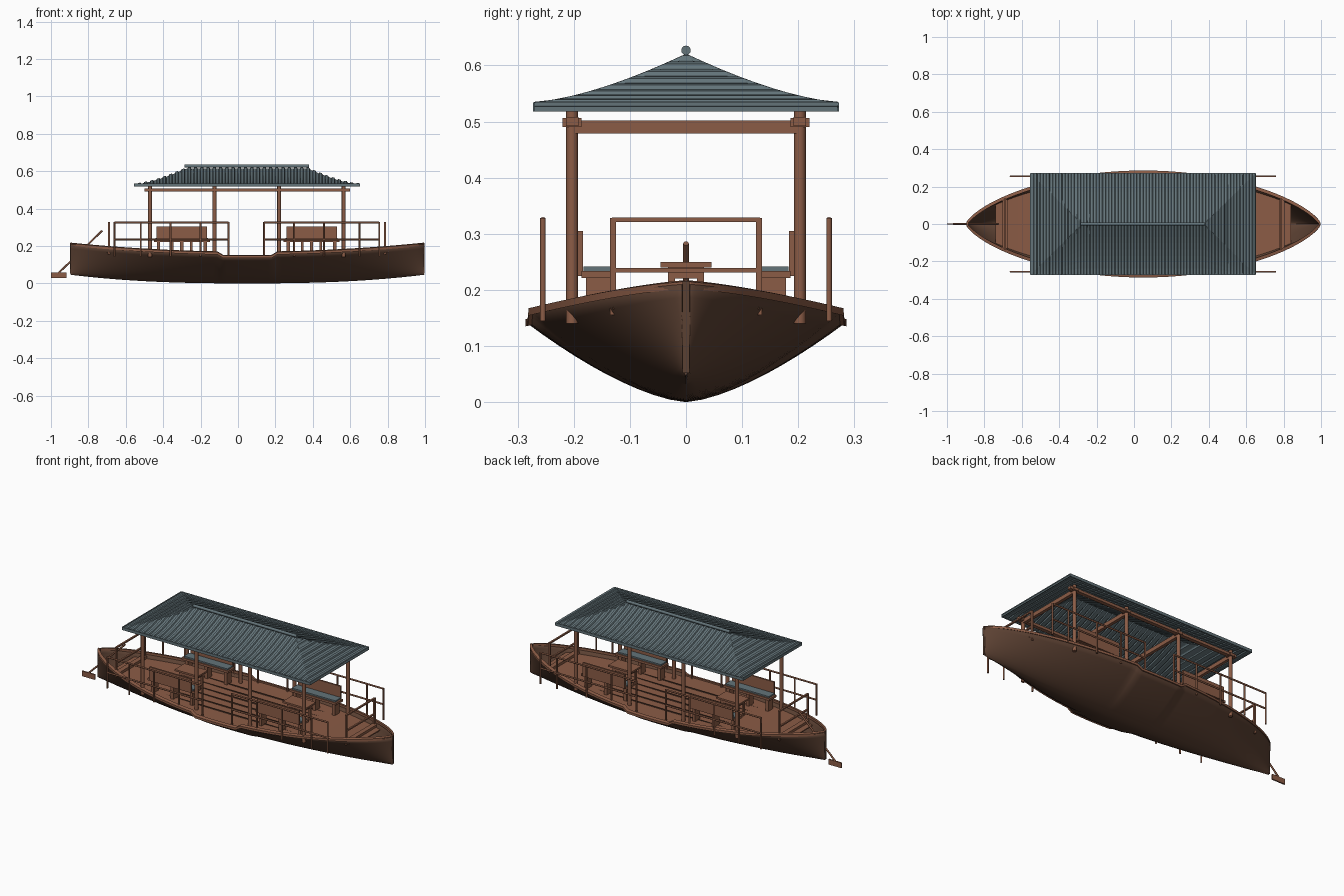
import bpy, bmesh, math
from mathutils import Vector

if "Cube" in bpy.data.objects:
    bpy.data.objects.remove(bpy.data.objects["Cube"])

def material(name, rgb):
    m = bpy.data.materials.new(name)
    m.diffuse_color = (*rgb, 1)
    m.use_nodes = True
    m.node_tree.nodes["Principled BSDF"].inputs["Base Color"].default_value = m.diffuse_color
    return m

WOOD = material("warm wood", (0.26, 0.107, 0.061))
HULL = material("dark hull wood", (0.105, 0.052, 0.032))
SLATE = material("slate grey", (0.125, 0.172, 0.19))
CX = 0.05  # centre of the hull along its length

def finish(name, bm, mat, smooth=None):
    bmesh.ops.recalc_face_normals(bm, faces=bm.faces)
    me = bpy.data.meshes.new(name)
    bm.to_mesh(me)
    bm.free()
    me.materials.append(mat)
    if smooth:
        me.shade_smooth()
        me.set_sharp_from_angle(angle=math.radians(smooth))
    ob = bpy.data.objects.new(name, me)
    bpy.context.collection.objects.link(ob)
    return ob

def loft(name, sections, mat, closed=False, smooth=None):
    """Skin a row of equal-length point lists."""
    bm = bmesh.new()
    rows = [[bm.verts.new(p) for p in s] for s in sections]
    n = len(rows[0])
    for a, b in zip(rows, rows[1:]):
        for i in range(n if closed else n - 1):
            j = (i + 1) % n
            bm.faces.new((a[i], a[j], b[j], b[i]))
    if closed:
        bm.faces.new(rows[0])
        bm.faces.new(rows[-1])
    return finish(name, bm, mat, smooth)

def boxes(name, specs, mat):
    """Each spec: x0, x1, y0, y1, z0, z1."""
    bm = bmesh.new()
    for x0, x1, y0, y1, z0, z1 in specs:
        for v in bmesh.ops.create_cube(bm, size=1)["verts"]:
            v.co = Vector((x1 if v.co.x > 0 else x0, y1 if v.co.y > 0 else y0,
                           z1 if v.co.z > 0 else z0))
    return finish(name, bm, mat)

def rods(name, specs, r, mat, sides=8):
    """Each spec: start point, end point."""
    bm = bmesh.new()
    for a, b in specs:
        a, b = Vector(a), Vector(b)
        d = b - a
        mtx = d.to_track_quat('Z', 'Y').to_matrix().to_4x4()
        mtx.translation = (a + b) / 2
        bmesh.ops.create_cone(bm, cap_ends=True, segments=sides, radius1=r, radius2=r,
                              depth=d.length, matrix=mtx)
    return finish(name, bm, mat, 50)

def thicken(ob, t):
    mod = ob.modifiers.new("thickness", 'SOLIDIFY')
    mod.thickness, mod.offset = t, 0

# Hull lines
def station(x):
    u = min(abs(x - CX) / 0.945, 1)
    w = max(0.281 * (1 - u * u) ** 0.7, 0.004)
    keel = 0.004 + 0.046 * u ** 2.5
    dip = min(max((0.16 - abs(x - CX)) / 0.03, 0), 1)
    rim = 0.162 + 0.048 * u * u - 0.018 * dip
    return w, keel, rim

def deck_z(x):
    return 0.141 + 0.035 * ((x - CX) / 0.945) ** 2

N = 80
xs = [CX - 0.945 * math.cos(math.pi * i / N) for i in range(N + 1)]
xs = sorted(xs + [CX + s * d for s in (-1, 1) for d in (0.13, 0.16)])

def hull_section(x):
    w, k, r = station(x)
    return [(x, w * s, k + (r - k) * abs(s) ** 1.5) for s in [i / 10 for i in range(-10, 11)]]

hull = loft("hull", [hull_section(x) for x in xs], HULL, smooth=50)
thicken(hull, 0.008)

# Rim board along both sides
for side in (-1, 1):
    secs = []
    for x in xs:
        w, k, r = station(x)
        o, i = side * (w + 0.005), side * max(w - 0.014, 0)
        secs.append([(x, o, r - 0.009), (x, o, r + 0.004), (x, i, r + 0.008), (x, i, r - 0.005)])
    loft("gunwale", secs, WOOD, closed=True)
boxes("stem_posts", [(x - 0.006, x + 0.006, -0.006, 0.006, 0.052, 0.216)
                     for x in (-0.892, 0.992)], HULL)

# Deck fitted inside the hull
secs = []
for i in range(41):
    x = -0.74 + 1.58 * i / 40
    w, k, r = station(x)
    z = deck_z(x)
    y = w * min((z - k) / (r - k), 1) ** (2 / 3)
    secs.append([(x, -y, z), (x, y, z)])
thicken(loft("deck", secs, WOOD), 0.006)

# Plank seams and end thwarts
boxes("deck_seams", [(-0.5, 0.6, y - 0.001, y + 0.001, 0.14, 0.1465 + 0.004)
                     for y in (-0.15, -0.09, -0.03, 0.03, 0.09, 0.15)], HULL)
boxes("thwarts", [(x - 0.014, x + 0.014, -0.13, 0.13, 0.165, 0.18) for x in (-0.69, 0.79)], WOOD)

# Roof posts and beams
POSTS = (-0.47, -0.125, 0.22, 0.565)
rods("roof_posts", [((x, y, 0.14), (x, y, 0.525)) for x in POSTS for y in (-0.203, 0.203)],
     0.0105, WOOD, 12)
boxes("long_beams", [(-0.5, 0.6, y - 0.011, y + 0.011, 0.492, 0.508) for y in (-0.203, 0.203)], WOOD)
boxes("cross_beams", [(x - 0.009, x + 0.009, -0.2, 0.2, 0.479, 0.502) for x in POSTS], WOOD)
boxes("beam_brackets", [(x - 0.016, x + 0.016, y - 0.017, y + 0.017, 0.49, 0.506)
                        for x in POSTS for y in (-0.203, 0.203)], WOOD)

# Hipped roof with concave slopes and raised ribs running across it
RX0, RX1, RY, RIBS = -0.553, 0.649, 0.27, 36
def roof_section(x, lift):
    t = min((x - RX0) / 0.275, (RX1 - x) / 0.275, 1)
    t = max(t, 0.002)
    half = [(RY * (1 - t * k / 8), 0.525 + lift + 0.085 * (t * k / 8) ** 1.5) for k in range(9)]
    return [(x, -y, z) for y, z in half] + [(x, y + 0.0005, z) for y, z in reversed(half)]

step = (RX1 - RX0) / RIBS
secs = []
for i in range(RIBS):
    x = RX0 + i * step
    for f, lift in ((0, 0), (0.55, 0), (0.65, 0.006), (0.9, 0.006)):
        secs.append(roof_section(x + f * step, lift))
secs.append(roof_section(RX1, 0))
thicken(loft("roof", secs, SLATE), 0.01)
boxes("roof_fascia",
      [(RX0, RX1, s * RY - 0.003, s * RY + 0.003, 0.518, 0.534) for s in (-1, 1)] +
      [(x - 0.003, x + 0.003, -RY, RY, 0.518, 0.534) for x in (RX0, RX1)], SLATE)
rods("ridge_cap", [((-0.285, 0, 0.627), (0.38, 0, 0.627))], 0.0085, SLATE, 12)

# Side railings, leaving a boarding gap amidships
rails = []
for y in (-0.255, 0.255):
    for x0, x1, mids in ((-0.66, -0.05, (-0.52, -0.36, -0.2)), (0.14, 0.755, (0.3, 0.46, 0.65))):
        rails += [((x0, y, z), (x1, y, z)) for z in (0.325, 0.235)]
        rails += [((x, y, 0.145), (x, y, 0.328)) for x in (x0, *mids, x1)]
rods("side_railings", rails, 0.005, WOOD)

# Railings across both ends
ends = []
for x in (-0.69, 0.785):
    ends += [(x - 0.005, x + 0.005, -0.132, 0.132, z - 0.004, z + 0.004) for z in (0.325, 0.235)]
    ends += [(x - 0.005, x + 0.005, y - 0.005, y + 0.005, 0.155, 0.328) for y in (-0.13, 0.13)]
boxes("end_railings", ends, WOOD)

# Benches on both sides, with tables between them
for cx in (-0.3, 0.393):
    for s in (-1, 1):
        def span(a, b):
            return min(s * a, s * b), max(s * a, s * b)
        boxes("bench", [(cx - 0.15, cx + 0.15, *span(0.125, 0.186), 0.221, 0.234),
                        (cx - 0.135, cx + 0.135, *span(0.184, 0.194), 0.225, 0.305)] +
              [(cx + d - 0.009, cx + d + 0.009, *span(0.135, 0.178), 0.14, 0.222)
               for d in (-0.125, 0, 0.125)], WOOD)
        boxes("bench_cushion", [(cx - 0.14, cx + 0.14, *span(0.132, 0.183), 0.234, 0.242)], SLATE)
    boxes("table", [(cx - 0.075, cx + 0.075, -0.045, 0.045, 0.24, 0.25),
                    (cx - 0.055, cx + 0.055, -0.032, 0.032, 0.22, 0.24)] +
          [(cx + i * 0.05 - 0.006, cx + i * 0.05 + 0.006, j * 0.026 - 0.006, j * 0.026 + 0.006, 0.14, 0.222)
           for i in (-1, 1) for j in (-1, 1)], WOOD)

# Steering oar at the stern
rods("oar_shaft", [((-0.725, 0, 0.283), (-0.965, 0, 0.05))], 0.005, WOOD)
boxes("oar_blade", [(-1.0, -0.917, -0.004, 0.004, 0.028, 0.058)], WOOD)
